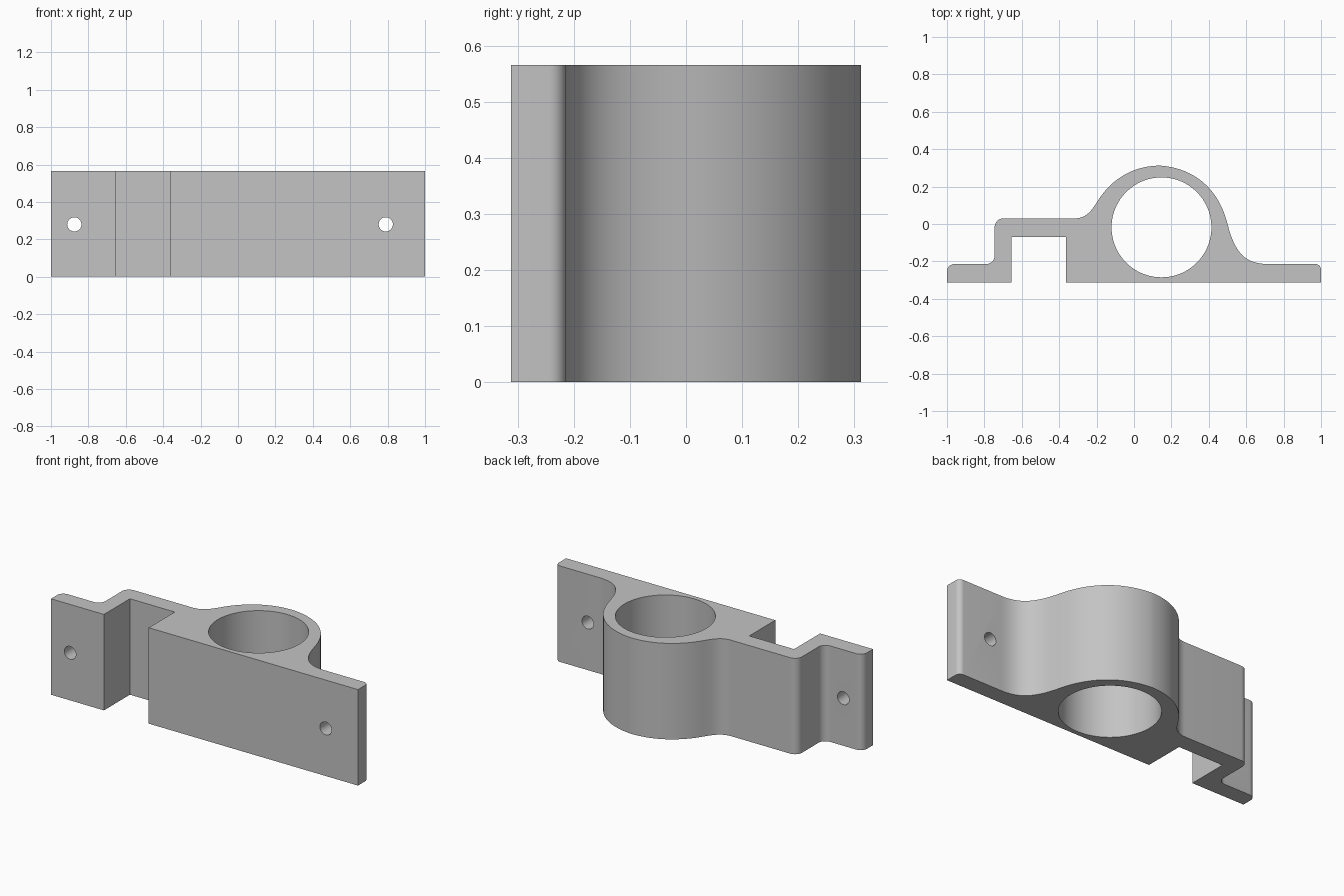
import bpy
import bmesh
from math import radians
from mathutils import Vector
from mathutils.geometry import interpolate_bezier

cube = bpy.data.objects.get("Cube")
if cube:
    bpy.data.objects.remove(cube)

HEIGHT = 0.565
FRONT = -0.312       # flat mounting face
TAB = -0.214         # back of the mounting tabs
BRIDGE = 0.03        # back of the raised bridge

grey = bpy.data.materials.new("plain grey")
grey.use_nodes = True
colour = (0.55, 0.55, 0.55, 1)
grey.diffuse_color = colour
grey.node_tree.nodes["Principled BSDF"].inputs["Base Color"].default_value = colour

outline = []


def line(*points):
    outline.extend(Vector(p) for p in points)


def bend(a, b, end, steps=16):
    """Continue the outline with a cubic curve, leaving out its first point."""
    curve = interpolate_bezier(outline[-1], Vector(a), Vector(b), Vector(end), steps + 1)
    outline.extend(p.to_2d() for p in curve[1:])


def fillet(corner, end):
    """Round a square corner from the last point to the end point."""
    c, e = Vector(corner), Vector(end)
    bend(outline[-1].lerp(c, 0.55), e.lerp(c, 0.55), e, 8)


# Left-hand tab and step up to the bridge
line((-1, FRONT), (-1, -0.254))
fillet((-1, TAB), (-0.96, TAB))
line((-0.79, TAB))
fillet((-0.745, TAB), (-0.745, -0.169))
line((-0.745, -0.015))
fillet((-0.745, BRIDGE), (-0.70, BRIDGE))
line((-0.32, BRIDGE))

# Flowing wall around the bore
bend((-0.25, BRIDGE), (-0.225, 0.075), (-0.187, 0.134))
bend((-0.12, 0.235), (-0.01, 0.312), (0.14, 0.312), 24)
bend((0.31, 0.30), (0.45, 0.20), (0.50, 0), 24)
bend((0.54, -0.16), (0.60, TAB), (0.717, TAB))

# Other tab, flat front and slot
line((0.97, TAB))
fillet((1, TAB), (1, TAB - 0.03))
line((1, FRONT), (-0.363, FRONT), (-0.363, -0.07), (-0.655, -0.07), (-0.655, FRONT))

# Extrude the outline into the bracket
bm = bmesh.new()
base = bm.faces.new([bm.verts.new((p.x, p.y, 0)) for p in outline])
top = bmesh.ops.extrude_face_region(bm, geom=[base])["geom"]
bmesh.ops.translate(bm, vec=(0, 0, HEIGHT),
                    verts=[g for g in top if isinstance(g, bmesh.types.BMVert)])
bmesh.ops.recalc_face_normals(bm, faces=bm.faces)
mesh = bpy.data.meshes.new("pipe_bracket")
bm.to_mesh(mesh)
bm.free()
mesh.materials.append(grey)
bracket = bpy.data.objects.new("pipe_bracket", mesh)
bpy.context.collection.objects.link(bracket)


def drill(name, location, radius, sides, rotation=(0, 0, 0)):
    """Cut a round hole through the bracket."""
    bpy.ops.mesh.primitive_cylinder_add(vertices=sides, radius=radius, depth=2,
                                        location=location, rotation=rotation)
    cutter = bpy.context.object
    cutter.name = name
    cutter.hide_render = True
    cutter.data.materials.append(grey)
    bpy.ops.object.select_all(action="DESELECT")
    bracket.select_set(True)
    bpy.context.view_layer.objects.active = bracket
    mod = bracket.modifiers.new(name, "BOOLEAN")
    mod.operation = "DIFFERENCE"
    mod.solver = "EXACT"
    mod.object = cutter
    bpy.ops.object.modifier_apply(modifier=mod.name)
    bpy.data.objects.remove(cutter)


# Pipe bore and two screw holes
drill("pipe_bore", (0.147, -0.018, HEIGHT / 2), 0.267, 96)
for x in (-0.875, 0.79):
    drill("screw_hole", (x, 0, 0.28), 0.038, 32, (radians(90), 0, 0))

bpy.ops.object.shade_smooth_by_angle(angle=radians(30))
